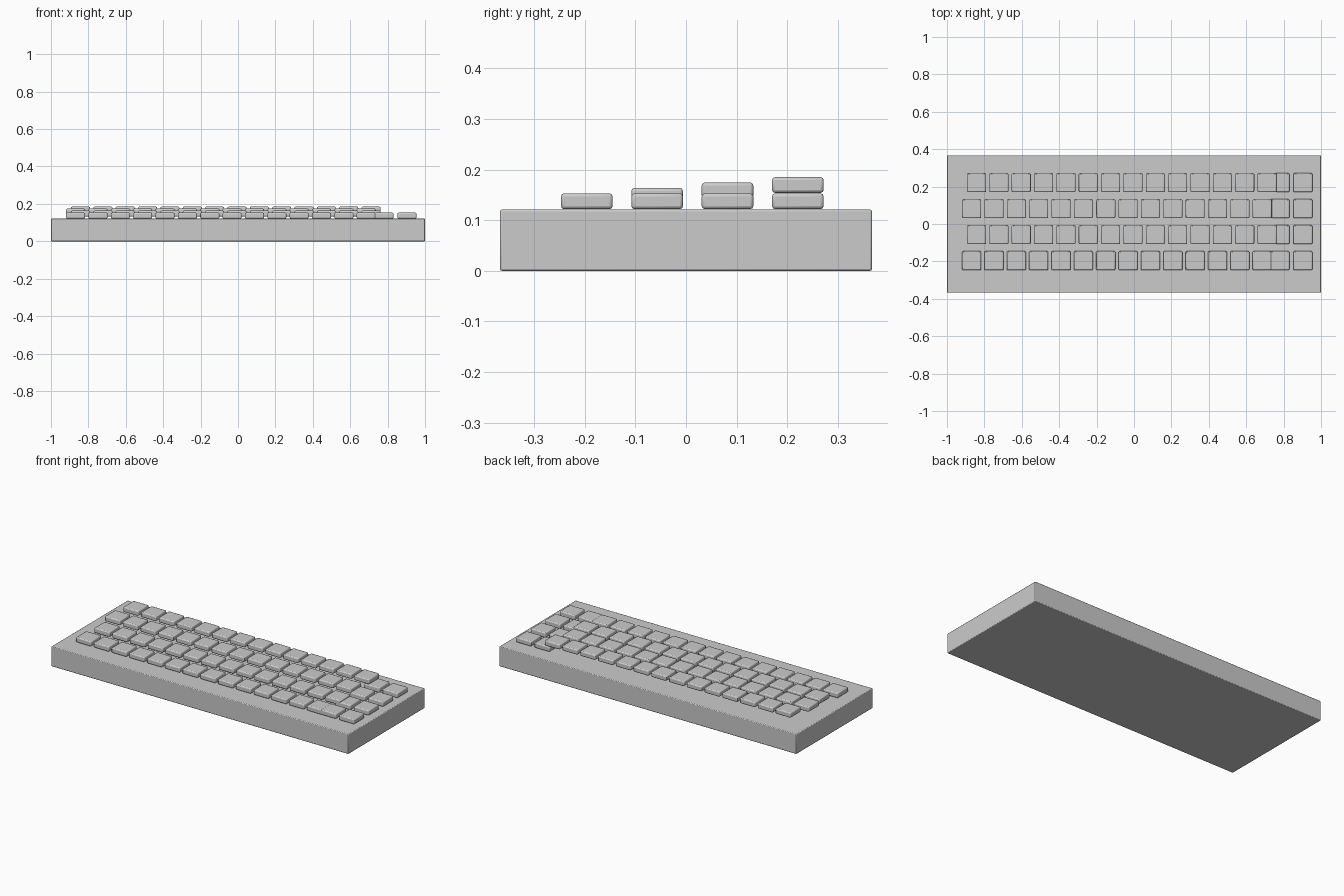
import bpy

if "Cube" in bpy.data.objects:
    bpy.data.objects.remove(bpy.data.objects["Cube"])

def rounded_box(name, center, size, bevel):
    bpy.ops.mesh.primitive_cube_add(size=1, location=center)
    ob = bpy.context.object
    ob.name = name
    ob.scale = size
    bpy.ops.object.transform_apply(location=False, rotation=False, scale=True)
    mod = ob.modifiers.new("soft_edges", 'BEVEL')
    mod.width = bevel
    mod.segments = 2
    bpy.ops.object.shade_smooth_by_angle()
    return ob

# Keyboard body
rounded_box("body", (0, 0, 0.0605), (2.0, 0.735, 0.121), 0.004)

KEY = (0.102, 0.102, 0.031)
PITCH = 0.1195
KEY_Z = 0.1375

for row in range(4):
    y = -0.196 + row * 0.139
    # Main keys: alternate rows are staggered, each row sits a little higher
    x0 = -0.868 + (row % 2) * 0.026
    for col in range(14):
        rounded_box(f"key_{row}_{col}",
                    (x0 + col * PITCH, y, KEY_Z + row * 0.0107), KEY, 0.006)
    # Side keys stay at the lowest level
    for i, x in enumerate((0.78, 0.903)):
        rounded_box(f"side_key_{row}_{i}", (x, y, KEY_Z), KEY, 0.006)
